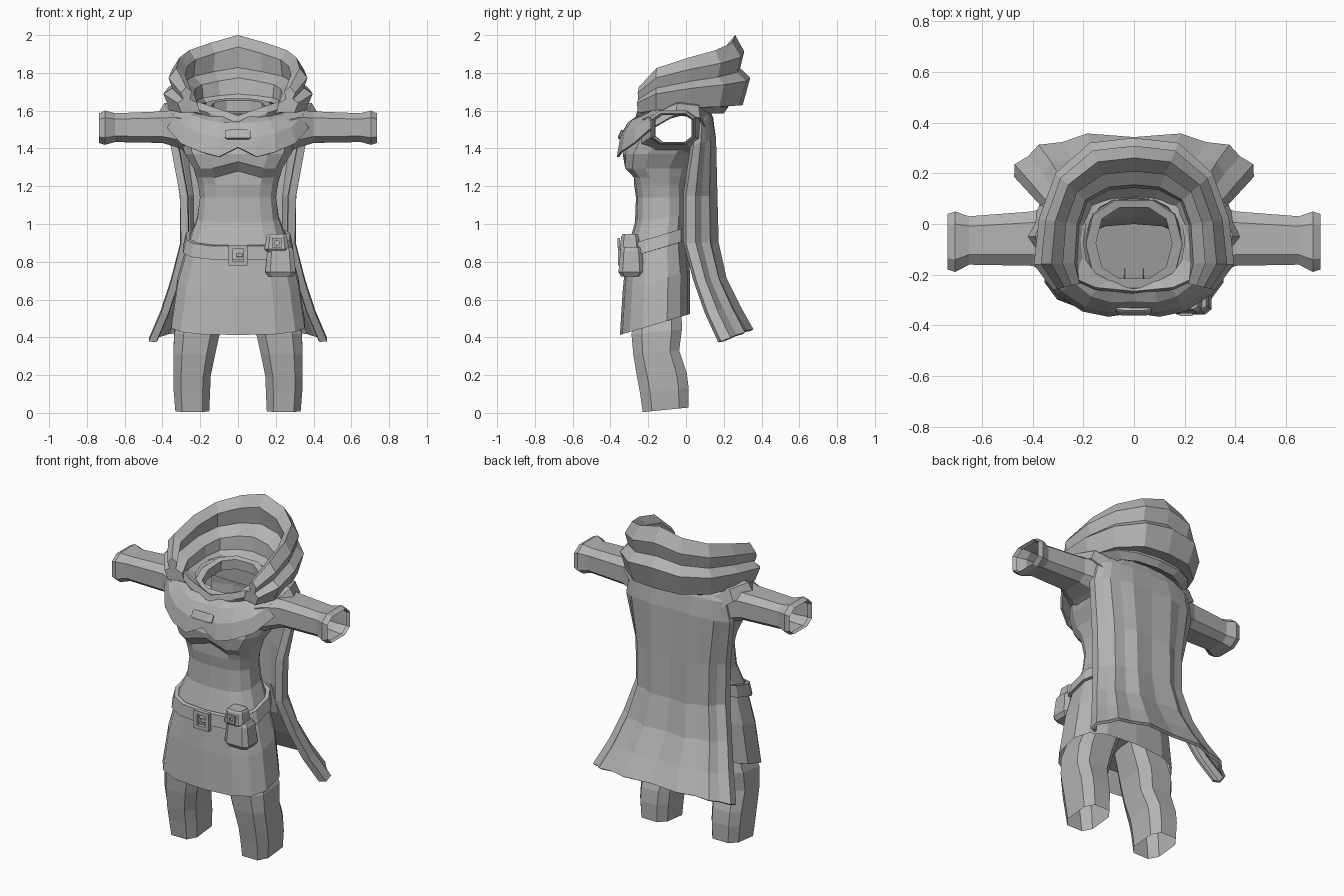
import bpy, math
from mathutils import Vector

if "Cube" in bpy.data.objects:
    bpy.data.objects.remove(bpy.data.objects["Cube"], do_unlink=True)

cloth = bpy.data.materials.new("grey cloth")
cloth.use_nodes = True
cloth.diffuse_color = (0.45, 0.45, 0.45, 1)
cloth.node_tree.nodes["Principled BSDF"].inputs["Base Color"].default_value = (0.45, 0.45, 0.45, 1)


def make(name, verts, faces, thickness=0):
    mesh = bpy.data.meshes.new(name)
    mesh.from_pydata([tuple(v) for v in verts], [], faces)
    mesh.materials.append(cloth)
    obj = bpy.data.objects.new(name, mesh)
    bpy.context.scene.collection.objects.link(obj)
    if thickness:
        mod = obj.modifiers.new("thickness", "SOLIDIFY")
        mod.thickness = thickness
        mod.offset = 0
    return obj


def loft(name, rows, closed=True, loop=False, caps=(), thickness=0):
    """Skin equal-length rows of points; closed wraps each row, loop joins last row to first."""
    n, m = len(rows[0]), len(rows)
    faces = []
    for r in range(m if loop else m - 1):
        a, b = r * n, (r + 1) % m * n
        for i in range(n if closed else n - 1):
            j = (i + 1) % n
            faces.append((a + i, a + j, b + j, b + i))
    faces += [tuple(range(r % m * n, r % m * n + n)) for r in caps]
    return make(name, [p for row in rows for p in row], faces, thickness)


def ring(n, x0, x1, y0, y1, z, tilt=0, power=0.7, turn=0):
    """Rounded-box ring, starting at the front centre; tilt raises the back."""
    pts = []
    for i in range(n):
        a = 2 * math.pi * (i + turn) / n
        s, c = math.sin(a), -math.cos(a)
        x = (x0 + x1) / 2 + (x1 - x0) / 2 * math.copysign(abs(s) ** power, s)
        y = (y0 + y1) / 2 + (y1 - y0) / 2 * math.copysign(abs(c) ** power, c)
        pts.append(Vector((x, y, z + tilt * (y - (y0 + y1) / 2))))
    return pts


def mirrored(half):
    """Full loop from a half loop running front centre to back centre."""
    return half + [Vector((-p[0], p[1], p[2])) for p in half[-2:0:-1]]


# Tunic: height, half width, front, back, tilt
tunic_rows = [(.468, .36, -.35, .02, .3), (.7, .325, -.335, .02, .3), (.9, .268, -.315, 0, .3),
              (1.03, .22, -.27, 0, .15), (1.14, .205, -.265, 0, 0), (1.21, .215, -.275, 0, 0),
              (1.245, .225, -.285, .01, 0), (1.295, .24, -.335, .03, 0),
              (1.37, .285, -.335, .08, 0), (1.43, .31, -.3, .125, -.15)]
tunic = []
for z, w, f, b, t in tunic_rows:
    row = ring(14, -w, w, f, b, z, t)
    if 1.22 < z < 1.3:
        row[0].z += .035
        row[0].y += .02
    tunic.append(row)
loft("tunic", tunic)
loft("hip_lining", [ring(14, -.33, .33, -.33, .012, .6, .3)], caps=(0,))

# Trouser legs, open at the ankles
leg_rows = [(.6, .03, .28, -.27, -.02), (.43, .09, .343, -.295, -.015), (.32, .115, .348, -.285, -.03),
            (.2, .14, .347, -.265, .01), (.12, .143, .345, -.25, .02), (.016, .148, .336, -.235, .018)]
for side, name in ((1, "left_leg"), (-1, "right_leg")):
    loft(name, [ring(8, side * a, side * b, f, k, z, .1, .6, .5) for z, a, b, f, k in leg_rows])

# Belt with buckle
belt = [ring(14, -w, w, f, b, z, .3) for z, w, f, b in
        ((.865, .278, -.325, .01), (.865, .296, -.343, .025),
         (.935, .28, -.335, .025), (.935, .258, -.315, .005))]
loft("belt", belt, loop=True)


def block(name, center, size, taper=1, tilt=0):
    """Chamfered block whose top is scaled by taper and which leans about x."""
    x, y, z = (s / 2 for s in size)
    rows = [ring(8, -x * k, x * k, -y * k, y * k, h * z, 0, .45, .5)
            for k, h in ((.8, -1), (1, -.7), (taper, .75), (taper * .85, 1))]
    obj = loft(name, rows, caps=(0, 3))
    obj.location, obj.rotation_euler = center, (tilt, 0, 0)


def frame(name, center, w, h, bar, depth):
    """Rectangular frame facing the front."""
    rows = []
    for k, y in ((0, 0), (0, -depth), (bar, -depth), (bar, 0)):
        a, b = w / 2 - k, h / 2 - k
        rows.append([Vector(center) + Vector((sx * a, y, sz * b))
                     for sx, sz in ((-1, -1), (1, -1), (1, 1), (-1, 1))])
    loft(name, rows, loop=True)


frame("buckle", (0, -.335, .835), .1, .11, .022, .025)
block("buckle_pin", (.008, -.348, .835), (.04, .015, .018))

# Belt pouch with flap and clasp
block("pouch", (.225, -.29, .8), (.168, .14, .155), .85)
block("pouch_flap", (.205, -.297, .9), (.135, .115, .095), .82)
frame("pouch_clasp", (.205, -.35, .9), .05, .05, .014, .012)

# Sleeves with flared cuffs: distance, front, back, bottom, top
sleeve_rows = [(.25, -.25, .11, 1.37, 1.6), (.32, -.215, .085, 1.4, 1.61), (.4, -.17, .055, 1.425, 1.6),
               (.65, -.165, .035, 1.43, 1.59), (.705, -.195, .055, 1.415, 1.605),
               (.735, -.185, .045, 1.425, 1.59), (.715, -.17, .04, 1.432, 1.58)]
for side, name in ((1, "left_sleeve"), (-1, "right_sleeve")):
    loft(name, [[Vector((side * x, p.x, p.y)) for p in ring(8, f, b, lo, hi, 0, 0, .6, .5)]
                for x, f, b, lo, hi in sleeve_rows])

# Shoulder mantle: hem rises over the arms, notched at the front
hem = [Vector(p) for p in ((0, -.345, 1.405), (.1, -.36, 1.355), (.2, -.34, 1.382), (.3, -.275, 1.425),
                           (.365, -.19, 1.5), (.42, -.05, 1.58), (.37, .07, 1.56),
                           (.29, .105, 1.5), (.15, .125, 1.48), (0, .13, 1.48))]
neck = ring(18, -.19, .19, -.255, .1, 1.61, .2, .8)[:10]
neck[0].z -= .035
mantle = []
for k, lift in ((0, 0), (.25, .045), (.6, .045), (1, 0)):
    row = []
    for h, n in zip(hem, neck):
        p = h.lerp(n, k ** 1.4)
        p.z = h.z + (n.z - h.z) * k + lift
        row.append(p)
    mantle.append(mirrored(row))
loft("mantle", mantle, thickness=.012)
block("brooch", (0, -.34, 1.472), (.145, .03, .05), 1, -.45)

# Neck collar
loft("collar", [ring(10, -w, w, f, b, z, .25, .8, .5) for w, f, b, z in
                ((.2, -.265, .11, 1.58), (.19, -.26, .1, 1.62), (.15, -.22, .07, 1.62), (.155, -.22, .07, 1.56))],
     loop=True)

# Scarf roll under the hood, dipping to a point at the throat
scarf = [ring(16, -w, w, f, b, z, 0, .8) for w, f, b, z in
         ((.27, -.265, .2, 1.585), (.335, -.275, .225, 1.62), (.33, -.265, .22, 1.66), (.2, -.235, .1, 1.64))]
for row in scarf:
    for p in row:
        if p.y < -.1:
            p.z -= .085 * max(0, 1 - abs(p.x) / .25)
loft("scarf_roll", scarf, loop=True)

# Lowered hood: one folded section swept round the neck from front to front
section = ((.4, .08), (.85, .05), (1, .42), (.8, .55), (.88, .78), (.7, 1), (.5, .84),
           (.56, .56), (.3, .42), (.26, .2), (0, 0))
stations = (((.17, -.225, 1.58), (.15, -.035), .145), ((.165, -.15, 1.59), (.23, -.01), .235),
            ((.16, -.01, 1.6), (.215, .03), .28), ((.14, .05, 1.605), (.17, .15), .315),
            ((.07, .07, 1.61), (.105, .25), .35), ((0, .075, 1.61), (0, .265), .39))
half = []
for base, (dx, dy), height in stations:
    half.append([Vector((base[0] + dx * u, base[1] + dy * u, base[2] + height * v)) for u, v in section])
hood = half + [[Vector((-p.x, p.y, p.z)) for p in row] for row in half[-2::-1]]
loft("hood", hood, caps=(0, -1))

# Cape: edge height, back height, half width, edge depth, back depth, fold depth
cape_rows = [(1.6, 1.62, .27, .06, .11, 0), (1.54, 1.56, .33, .06, .135, 0), (1.42, 1.45, .35, .045, .15, .004),
             (1.15, 1.15, .3, .005, .155, .008), (.9, .9, .295, .005, .16, .01),
             (.7, .71, .345, .06, .2, .012), (.53, .56, .4, .12, .275, .012),
             (.378, .44, .465, .19, .345, .01)]
cape = []
for ze, zb, w, ye, yb, fold in cape_rows:
    row = [Vector((w - .035, ye - .012, ze))]
    for i in range(13):
        a = math.pi * i / 12
        s, c = math.sin(a), math.cos(a)
        out = fold * (1 if i % 2 else -1) * (0 < i < 12)
        row.append(Vector((math.copysign(abs(c) ** .7, c) * w + out * c,
                           ye + (yb - ye + out) * s, ze + (zb - ze) * s)))
    row.append(Vector((.035 - w, ye - .012, ze)))
    cape.append(row)
loft("cape", cape, closed=False, thickness=.018)
